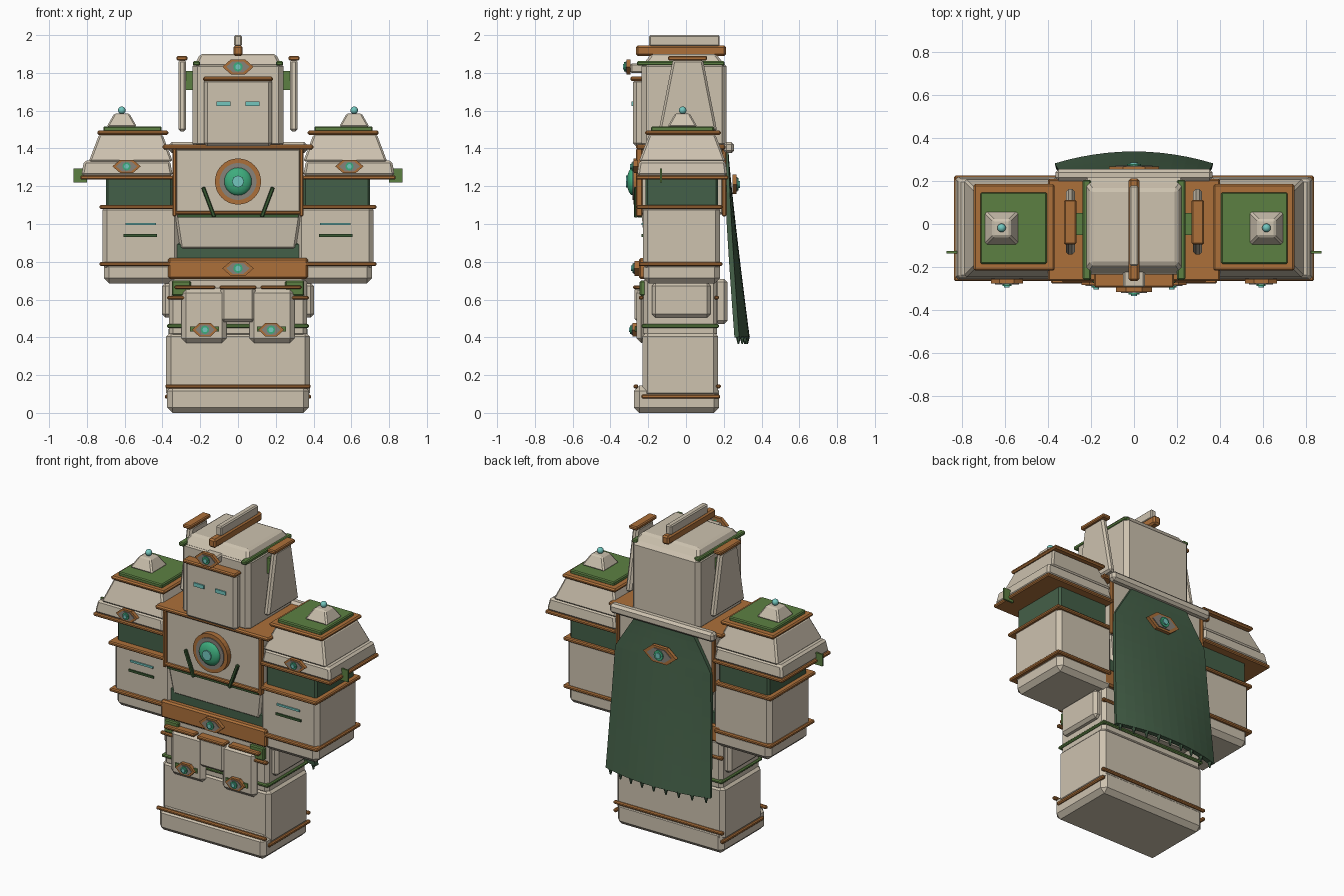
import bpy, bmesh, math
from mathutils import Matrix, Vector

if "Cube" in bpy.data.objects:
    bpy.data.objects.remove(bpy.data.objects["Cube"])


def material(name, rgb):
    m = bpy.data.materials.new(name)
    lin = [((c / 255 + 0.055) / 1.055) ** 2.4 for c in rgb]
    m.diffuse_color = (*lin, 1)
    m.use_nodes = True
    m.node_tree.nodes["Principled BSDF"].inputs["Base Color"].default_value = m.diffuse_color
    return m


STONE = material("pale stone", (205, 194, 175))
GREY = material("grey inlay", (135, 130, 122))
GOLD = material("bronze", (172, 112, 58))
GREEN = material("leaf green", (92, 128, 66))
DARK = material("dark green", (68, 96, 72))
DEEP = material("deep green stripe", (56, 88, 50))
JADE = material("jade", (62, 172, 125))
AQUA = material("light aqua", (115, 198, 190))


def finish(bm, name, mat):
    bmesh.ops.recalc_face_normals(bm, faces=bm.faces)
    me = bpy.data.meshes.new(name)
    bm.to_mesh(me)
    bm.free()
    me.materials.append(mat)
    ob = bpy.data.objects.new(name, me)
    bpy.context.collection.objects.link(ob)
    return ob


def box(name, x, y, z, mat, bevel=0.0, top=(0, 0), low=(0, 0)):
    """Chamfered block from ranges; top/low inset the upper/lower face in x and y."""
    bm = bmesh.new()
    bmesh.ops.create_cube(bm, size=1)
    cx, cy = sum(x) / 2, sum(y) / 2
    hx, hy = abs(x[1] - x[0]) / 2, abs(y[1] - y[0]) / 2
    for v in bm.verts:
        ins = top if v.co.z > 0 else low
        v.co = (cx + (hx - ins[0]) * (1 if v.co.x > 0 else -1),
                cy + (hy - ins[1]) * (1 if v.co.y > 0 else -1),
                z[1] if v.co.z > 0 else z[0])
    if bevel:
        bmesh.ops.bevel(bm, geom=bm.edges[:], offset=bevel, segments=1, affect='EDGES')
    return finish(bm, name, mat)


def prism(name, pts, y0, y1, mat):
    """Extrude an x-z outline between two depths."""
    bm = bmesh.new()
    f = bm.faces.new([bm.verts.new((px, y0, pz)) for px, pz in pts])
    ext = bmesh.ops.extrude_face_region(bm, geom=[f])
    for v in ext["geom"]:
        if isinstance(v, bmesh.types.BMVert):
            v.co.y = y1
    return finish(bm, name, mat)


def ball(name, c, r, mat, squash=1.0):
    bm = bmesh.new()
    bmesh.ops.create_uvsphere(bm, u_segments=20, v_segments=12, radius=r)
    for f in bm.faces:
        f.smooth = True
    for v in bm.verts:
        v.co = Vector(c) + Vector((v.co.x, v.co.y * squash, v.co.z))
    return finish(bm, name, mat)


def disc(name, x, z, r, y0, y1, mat, n=24):
    pts = [(x + r * math.cos(2 * math.pi * i / n), z + r * math.sin(2 * math.pi * i / n)) for i in range(n)]
    return prism(name, pts, y0, y1, mat)


def emblem(name, x, z, y, w=0.083, h=0.04, d=-1):
    """Eye-shaped hexagonal badge; d is the facing direction along y."""
    def hexa(k):
        return [(x - w * k, z), (x - w * .45 * k, z + h * k), (x + w * .45 * k, z + h * k),
                (x + w * k, z), (x + w * .45 * k, z - h * k), (x - w * .45 * k, z - h * k)]
    prism(name + "_rim", hexa(1), y, y + d * 0.022, GOLD)
    prism(name + "_inlay", hexa(0.74), y, y + d * 0.027, GREY)
    disc(name + "_ring", x, z, h * .62, y, y + d * 0.034, JADE, 12)
    disc(name + "_gem", x, z, h * .36, y, y + d * 0.041, AQUA, 12)


# Feet and legs
box("foot_block", (-.375, .375), (-.275, .175), (0, .145), STONE, .028)
box("leg_block", (-.38, .38), (-.23, .17), (.08, .43), STONE, .025)
for nm, y in (("front", -.265), ("back", .172)):
    box("foot_bar_" + nm, (-.385, .385), (y - .012, y + .012), (.13, .15), GOLD, .006)
    box("hip_bar_" + nm, (-.375, .375), (min(y, .16) + .015, min(y, .16) + .04) if y < 0 else (.15, .175),
        (.6, .62), GOLD, .006)
box("hip_block", (-.365, .365), (-.225, .165), (.4, .72), STONE, .02)
box("hip_green_band", (-.375, .375), (-.235, .175), (.45, .47), GREEN, .006)

# Skirt plates
box("skirt_centre", (-.092, .092), (-.272, -.21), (.48, .67), STONE, .018)
box("skirt_centre_bar", (-.098, .098), (-.28, -.22), (.655, .675), GOLD, .006)
box("skirt_back", (-.25, .25), (.15, .22), (.47, .71), STONE, .018)

# Belt, waist and chest
box("belt", (-.37, .37), (-.25, .18), (.71, .82), GOLD, .01)
emblem("belt_badge", 0, .765, -.25)
box("waist", (-.33, .33), (-.215, .165), (.81, .9), DARK, .008)
box("abdomen", (-.335, .335), (-.235, .18), (.865, 1.06), STONE, .012, low=(.03, .015))
box("chest", (-.335, .335), (-.245, .2), (1.05, 1.4), STONE, .012)
box("chest_lower_bar", (-.335, .335), (-.265, -.235), (1.05, 1.07), GOLD, .006)
box("chest_lower_stripe", (-.32, .32), (-.255, -.23), (1.035, 1.05), DEEP)
box("collar_plate", (-.4, .4), (-.265, .21), (1.395, 1.42), GOLD, .008)

# Chest medallion
disc("medallion_rim", 0, 1.225, .122, -.24, -.278, GOLD, 32)
disc("medallion_inlay", 0, 1.225, .098, -.24, -.284, GREY, 32)
ball("medallion_gem", (0, -.28, 1.225), .074, JADE, .45)
disc("medallion_core", 0, 1.225, .032, -.28, -.318, AQUA, 8)

# Head
box("head", (-.24, .24), (-.235, .215), (1.4, 1.86), STONE, .025)
box("head_cap", (-.235, .235), (-.235, .21), (1.835, 1.9), STONE, .012, top=(.035, .05))
box("face_plate", (-.18, .18), (-.28, -.2), (1.41, 1.77), STONE, .018)
box("brow_bar", (-.185, .185), (-.295, -.22), (1.757, 1.78), GOLD, .007)
box("brow_mount", (-.05, .05), (-.295, -.2), (1.8, 1.85), STONE, .008)
emblem("brow_badge", 0, 1.832, -.293)
box("crest_base", (-.025, .025), (-.265, .212), (1.89, 1.945), GOLD, .01)
box("crest_fin", (-.02, .02), (-.195, .178), (1.94, 2.0), STONE, .007)

# Cape: rod, curved cloth widening from the neck, fringe
box("cape_rod", (-.365, .365), (.2, .255), (1.375, 1.435), STONE, .015)


def cape_point(u, t):
    half = .2 + .135 * min(t / .22, 1) + .03 * max(0, (t - .22) / .78)
    return Vector((u * half, .212 + .112 * t ** 1.15 - .055 * u * u * t, 1.385 - .985 * t))


bm = bmesh.new()
NU, NT = 12, 18
grid = [[bm.verts.new(cape_point(2 * i / NU - 1, j / NT)) for i in range(NU + 1)] for j in range(NT + 1)]
for j in range(NT):
    for i in range(NU):
        bm.faces.new((grid[j][i], grid[j][i + 1], grid[j + 1][i + 1], grid[j + 1][i]))
cape = finish(bm, "cape", DARK)
mod = cape.modifiers.new("thickness", 'SOLIDIFY')
mod.thickness, mod.offset = .026, 0
bm = bmesh.new()
for i in range(9):
    p = cape_point(-.92 + 1.84 * i / 8, 1)
    bmesh.ops.create_cone(bm, cap_ends=True, segments=6, radius1=.004, radius2=.014, depth=.04,
                          matrix=Matrix.Translation(p + Vector((0, 0, -.015))))
finish(bm, "cape_fringe", DARK)
emblem("cape_badge", 0, 1.21, .245, .115, .052, 1)

# Everything mirrored left and right
for s, side in ((-1, "left"), (1, "right")):
    def sbox(name, x, *a, **k):
        return box(name + "_" + side, (s * x[0], s * x[1]), *a, **k)

    # lower body
    sbox("foot_side_bar", (.365, .387), (-.235, .18), (.075, .097), GOLD, .006)
    sbox("hip_pod", (.3, .402), (-.18, .13), (.505, .69), STONE, .018)
    sbox("hip_green_block", (.25, .35), (-.245, -.2), (.62, .7), GREEN, .006)
    sbox("skirt_tab", (.06, .3), (-.262, -.21), (.37, .66), STONE, .025)
    sbox("skirt_tab_bar", (.12, .335), (-.272, -.22), (.655, .675), GOLD, .006)
    sbox("skirt_tab_strip", (.1, .255), (-.27, -.25), (.43, .458), GREEN)
    emblem("skirt_badge_" + side, s * .175, .44, -.262, .068, .036)

    # chest trim
    sbox("chest_post", (.325, .347), (-.265, -.23), (1.04, 1.4), GOLD, .006)
    sbox("chest_back_post", (.325, .347), (.19, .215), (1.04, 1.4), GOLD, .006)
    rod = box("chest_rod_" + side, (-.01, .01), (-.01, .01), (-.085, .085), DEEP, .004)
    rod.location = (s * .155, -.265, 1.115)
    rod.rotation_euler = (0, s * .36, 0)

    # head side parts
    sbox("eye", (.04, .113), (-.288, -.27), (1.625, 1.648), AQUA)
    sbox("head_green_strip", (.2, .238), (-.26, .205), (1.838, 1.862), GREEN, .006)
    sbox("fin_mount", (.23, .285), (-.05, .05), (1.71, 1.81), GREEN)
    sbox("ear_fin", (.275, .316), (-.145, .165), (1.49, 1.87), STONE, .012, top=(0, .075))
    sbox("ear_fin_cap", (.268, .325), (-.095, .112), (1.866, 1.89), GOLD, .006)

    # shoulder armour
    sbox("shoulder_plate", (.34, .835), (-.265, .225), (1.235, 1.257), GOLD, .006)
    sbox("shoulder_slab", (.345, .83), (-.26, .22), (1.255, 1.335), STONE, .012, top=(.015, .012))
    sbox("shoulder_slope", (.345, .79), (-.25, .21), (1.33, 1.475), STONE, .01, top=(.055, .055))
    sbox("shoulder_trim", (.368, .745), (-.217, .185), (1.472, 1.495), GOLD, .008)
    sbox("shoulder_panel", (.405, .713), (-.185, .147), (1.49, 1.517), GREEN, .006)
    sbox("shoulder_stud", (.535, .695), (-.098, .06), (1.515, 1.585), STONE, .008, top=(.04, .04))
    ball("shoulder_pearl_" + side, (s * .615, -.018, 1.602), .02, AQUA)
    sbox("shoulder_tag", (.8, .87), (-.138, -.126), (1.22, 1.295), GREEN)
    emblem("shoulder_badge_" + side, s * .59, 1.305, -.255, .075, .035)

    # arm
    sbox("upper_arm", (.345, .7), (-.215, .17), (1.08, 1.25), DARK, .012)
    sbox("forearm", (.31, .718), (-.228, .18), (.76, 1.1), STONE, .025)
    sbox("fist", (.31, .71), (-.225, .18), (.685, .8), STONE, .028)
    for nm, z in (("upper", 1.09), ("lower", .788)):
        sbox("arm_band_" + nm, (.33, .732), (-.262 if z > 1 else -.25, .192), (z - .011, z + .011), GOLD, .006)
    sbox("arm_aqua_stripe", (.435, .595), (-.236, -.22), (.994, 1.006), AQUA)
    sbox("arm_green_stripe", (.43, .605), (-.236, -.22), (.932, .946), DEEP)
